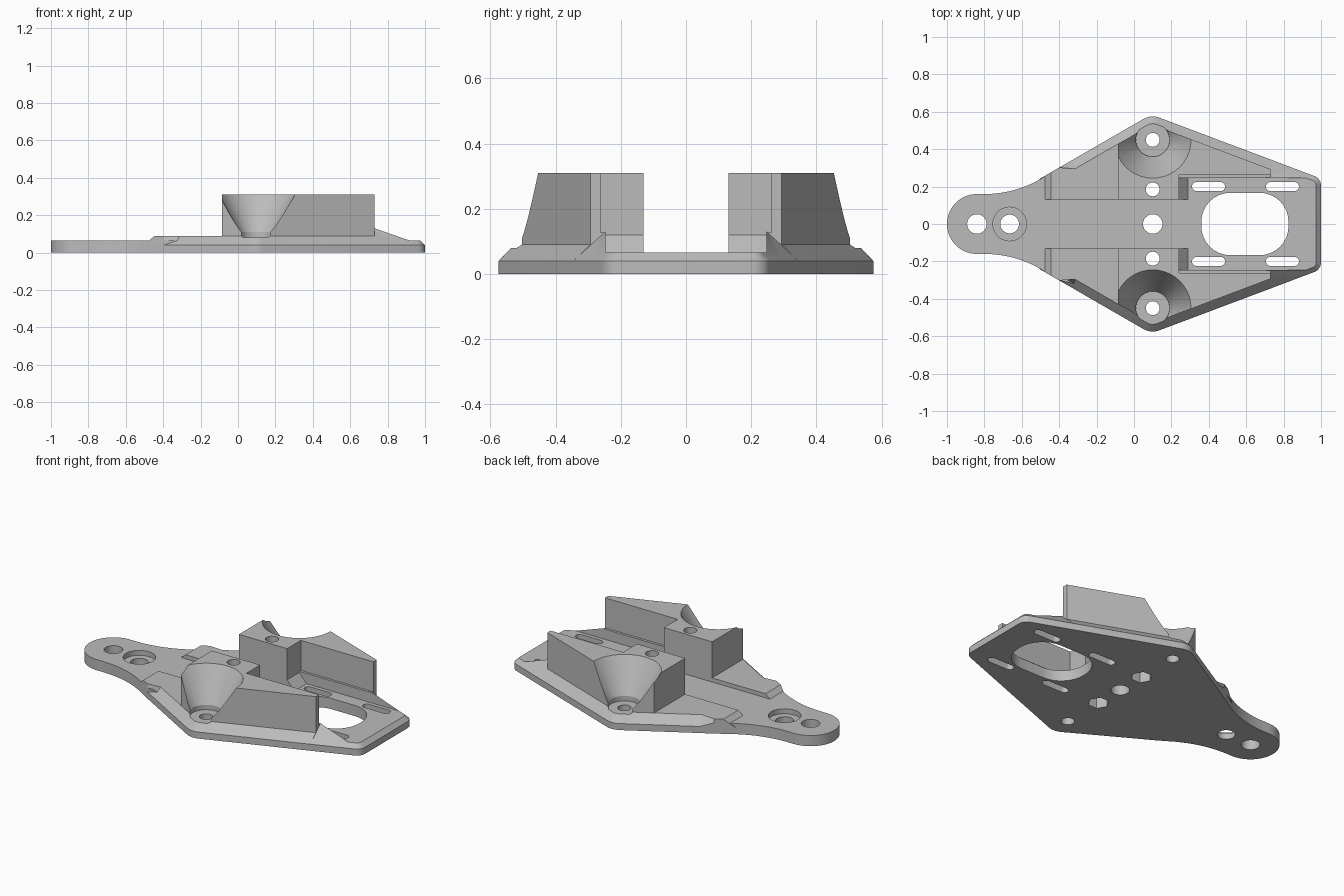
import bpy, bmesh
from math import sin, cos, radians
from mathutils import Vector

cube = bpy.data.objects.get("Cube")
if cube:
    bpy.data.objects.remove(cube, do_unlink=True)

grey = bpy.data.materials.new("light grey")
grey.use_nodes = True
colour = (0.5, 0.5, 0.5, 1)
grey.diffuse_color = colour
grey.node_tree.nodes["Principled BSDF"].inputs["Base Color"].default_value = colour


def arc(cx, cy, r, a0, a1, n=8):
    angles = [radians(a0 + (a1 - a0) * i / n) for i in range(n + 1)]
    return [(cx + r * cos(a), cy + r * sin(a)) for a in angles]


def circle(x, y, r, n=40):
    return arc(x, y, r, 0, 360 * (n - 1) / n, n - 1)


def rounded(x0, x1, y, half, r):
    """Rounded rectangle centred on y."""
    h = half - r
    return (arc(x1 - r, y + h, r, 0, 90) + arc(x0 + r, y + h, r, 90, 180)
            + arc(x0 + r, y - h, r, 180, 270) + arc(x1 - r, y - h, r, 270, 360))


def flip(points):
    return [(x, -y) for x, y in reversed(points)]


def finish(name, bm):
    bmesh.ops.remove_doubles(bm, verts=bm.verts, dist=0.0001)
    bmesh.ops.recalc_face_normals(bm, faces=bm.faces)
    mesh = bpy.data.meshes.new(name)
    bm.to_mesh(mesh)
    bm.free()
    mesh.materials.append(grey)
    obj = bpy.data.objects.new(name, mesh)
    bpy.context.scene.collection.objects.link(obj)
    return obj


def loft(name, *levels):
    """Closed solid through (height, loop) levels with equal point counts."""
    bm = bmesh.new()
    rings = [[bm.verts.new((x, y, z)) for x, y in loop] for z, loop in levels]
    bm.faces.new(rings[0])
    bm.faces.new(rings[-1])
    for low, high in zip(rings, rings[1:]):
        for i in range(len(low)):
            bm.faces.new((low[i - 1], low[i], high[i], high[i - 1]))
    return finish(name, bm)


def hull(name, points):
    bm = bmesh.new()
    for p in points:
        bm.verts.new(p)
    bmesh.ops.convex_hull(bm, input=bm.verts)
    return finish(name, bm)


def corner(inset):
    return arc(0.945, 0.205, 0.055 - inset, 0, 69.4, 6)


def apex(inset):
    return arc(0.1, 0.475, 0.1 - inset, 69.4, 120, 6)


# Rounded tail blending into the diamond flank
tail = arc(-0.8, 0.76, 0.6, 300, 270, 10) + arc(-0.84, 0, 0.16, 90, 175, 16)


def outline(inset, flank):
    half = corner(inset) + apex(inset) + flank + tail
    return half + flip(half)


full = outline(0, [(-0.33, 0.342), (-0.4, 0.302)])
top = outline(0.026, [(-0.322, 0.319), (-0.4, 0.302)])
body = loft("mounting_plate", (0, full), (0.04, full), (0.065, top))

adds, cuts = [], []
bevel = 0.048
for side, s in (("left", 1), ("right", -1)):
    def part(name, *levels):
        loops = [(z, loop if s > 0 else flip(loop)) for z, loop in levels]
        adds.append(loft(side + "_" + name, *loops))

    def wedge(name, points):
        adds.append(hull(side + "_" + name, [(x, y * s, z) for x, y, z in points]))

    # Raised rail with bevelled outer edge and ramped front
    inner = [(0.24, 0.13), (0.24, 0.247), (0.73, 0.247)]
    low = [(-0.505, 0.13)] + inner + [(0.73, 0.345)] + apex(0)
    low += [(-0.33, 0.342), (-0.4, 0.302), (-0.505, 0.241)]
    high = [(-0.445, 0.13)] + inner + [(0.73, 0.293)] + apex(bevel)
    high += [(-0.315, 0.2955), (-0.4, 0.302), (-0.445, 0.276)]
    part("rail", (0.04, low), (0.09, high))

    # Tall wall and the small ledge at its foot
    wall = [(-0.085, 0.13), (0.24, 0.13), (0.24, 0.262), (0.73, 0.262), (0.73, 0.293)]
    wall += apex(bevel) + [(-0.085, 0.428)]
    part("wall", (0.05, wall), (0.31, wall))
    ledge = [(0.2, 0.247), (0.73, 0.247), (0.73, 0.29), (0.2, 0.4)]
    part("ledge", (0.05, ledge), (0.127, ledge))

    # Ramp at the wall step, and the ridge running down to the rear
    wedge("ramp", [(x, y, z) for y in (0.13, 0.255)
                   for x, z in ((0.2, 0.05), (0.2, 0.12), (0.24, 0.12), (0.29, 0.065), (0.29, 0.05))])
    wedge("ridge", [(0.7, 0.247, 0.03), (0.7, 0.345, 0.03), (0.73, 0.345, 0.04), (0.73, 0.247, 0.13),
                    (0.7, 0.247, 0.127), (0.965, 0.247, 0.03), (0.965, 0.256, 0.04),
                    (0.965, 0.247, 0.048)])

    # Conical tool clearance, screw holes, nut pocket and slots
    cx, cy = 0.1, 0.45 * s
    cuts.append(loft("cone_cutter", (0.08, circle(cx, cy, 0.09)), (0.11, circle(cx, cy, 0.09)),
                     (0.33, circle(cx, cy, 0.2165))))
    for y in (0.185 * s, cy):
        ring = circle(cx, y, 0.037)
        cuts.append(loft("screw_cutter", (-0.1, ring), (0.4, ring)))
    hexagon = circle(cx, 0.185 * s, 0.06, 6)
    cuts.append(loft("nut_cutter", (-0.1, hexagon), (0.15, hexagon)))
    for x in (0.31, 0.705):
        slot = rounded(x, x + 0.177, 0.2 * s, 0.024, 0.0239)
        cuts.append(loft("slot_cutter", (-0.1, slot), (0.2, slot)))

# Centre holes, counterbore and large window
for x, r, z in ((-0.84, 0.052, -0.1), (-0.665, 0.05, -0.1), (-0.665, 0.09, 0.035), (0.1, 0.052, -0.1)):
    ring = circle(x, 0, r)
    cuts.append(loft("hole_cutter", (z, ring), (0.2, ring)))
window = rounded(0.36, 0.826, 0, 0.167, 0.155)
cuts.append(loft("window_cutter", (-0.1, window), (0.2, window)))

# Combine into one solid
for helpers, operation in ((adds, 'UNION'), (cuts, 'DIFFERENCE')):
    for helper in helpers:
        helper.hide_render = True
        mod = body.modifiers.new(helper.name, 'BOOLEAN')
        mod.operation, mod.object, mod.solver = operation, helper, 'EXACT'
bpy.context.view_layer.update()
solid = bpy.data.meshes.new_from_object(body.evaluated_get(bpy.context.evaluated_depsgraph_get()))
body.modifiers.clear()
body.data = solid
for helper in adds + cuts:
    bpy.data.objects.remove(helper, do_unlink=True)

bpy.ops.object.select_all(action='DESELECT')
body.select_set(True)
bpy.context.view_layer.objects.active = body
bpy.ops.object.shade_smooth_by_angle(angle=radians(25))
